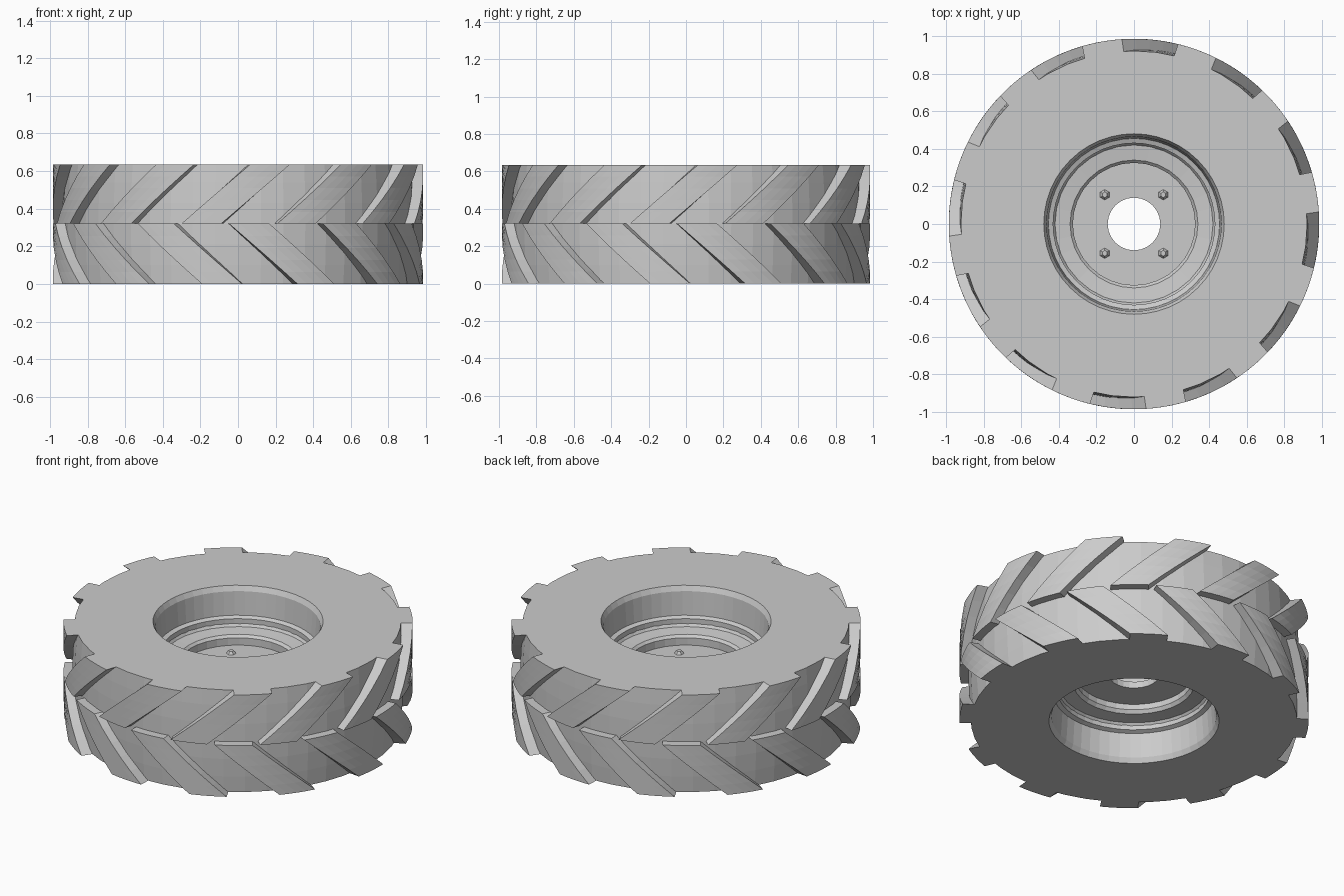
import bpy, bmesh
from math import sin, cos, radians, pi

if "Cube" in bpy.data.objects:
    bpy.data.objects.remove(bpy.data.objects["Cube"])

H, MID = 0.635, 0.32          # tyre width and centre line of the tread
R_TOP, PITCH = 0.985, 30      # lug crown radius, degrees between lugs


def finish(bm, name):
    bmesh.ops.recalc_face_normals(bm, faces=bm.faces)
    me = bpy.data.meshes.new(name)
    bm.to_mesh(me)
    bm.free()
    ob = bpy.data.objects.new(name, me)
    bpy.context.collection.objects.link(ob)
    return ob


def lathe(name, profile, segs):
    """Revolve a closed (radius, z) loop about the z axis."""
    bm = bmesh.new()
    rings = [[bm.verts.new((r * cos(2 * pi * i / segs), r * sin(2 * pi * i / segs), z))
              for r, z in profile] for i in range(segs)]
    n = len(profile)
    for i in range(segs):
        a, b = rings[i], rings[(i + 1) % segs]
        for j in range(n):
            k = (j + 1) % n
            bm.faces.new((a[j], b[j], b[k], a[k]))
    return finish(bm, name)


def root_radius(z):
    """Carcass is slightly crowned towards the middle."""
    return 0.92 + 0.015 * (1 - (abs(z - MID) / MID) ** 2)


def add_lug(bm, a_mid, a_end, z_mid, z_end, width=12.5, nz=5, na=4):
    """Slanted tread bar wrapped on the tyre, from centre line to shoulder."""
    rows = []
    for i in range(nz + 1):
        t = i / nz
        z = z_mid + (z_end - z_mid) * t
        c = a_mid + (a_end - a_mid) * t
        outer, inner = [], []
        for j in range(na + 1):
            s = j / na - 0.5
            ao, ai = radians(c + s * width), radians(c + s * (width + 0.8))
            ri = root_radius(z) - 0.012
            outer.append(bm.verts.new((R_TOP * cos(ao), R_TOP * sin(ao), z)))
            inner.append(bm.verts.new((ri * cos(ai), ri * sin(ai), z)))
        rows.append(outer + inner[::-1])
    n = len(rows[0])
    for a, b in zip(rows, rows[1:]):
        for j in range(n):
            k = (j + 1) % n
            bm.faces.new((a[j], a[k], b[k], b[j]))
    # end caps as quads
    for row in (rows[0], rows[-1]):
        for j in range(na):
            bm.faces.new((row[j], row[j + 1], row[n - 2 - j], row[n - 1 - j]))


# tyre carcass with stepped bead seat
outer = [(root_radius(z), z) for z in (0, 0.1, 0.21, MID, 0.43, 0.54, H)]
inner = [(0.48, H), (0.465, H - 0.03), (0.455, 0.46), (0.43, 0.45),
         (0.43, 0.19), (0.455, 0.18), (0.465, 0.03), (0.48, 0)]
lathe("tyre_body", outer + inner, 48)

# wheel rim: thick ring with bevelled shoulders
lathe("rim_ring", [(0.445, 0.44), (0.42, 0.405), (0.34, 0.395), (0.325, 0.38),
                   (0.325, 0.26), (0.34, 0.24), (0.42, 0.23), (0.445, 0.20)], 32)

# thin hub plate with centre hole
lathe("hub_plate", [(0.33, 0.335), (0.14, 0.335), (0.14, 0.295), (0.33, 0.295)], 12 * 2)

# tread bars: upper and lower rows staggered by half a pitch
for name, a_mid, a_end, z_end in (("upper_tread_lugs", -101.5, -80, H),
                                  ("lower_tread_lugs", -86.5, -65, 0.0)):
    bm = bmesh.new()
    for k in range(12):
        add_lug(bm, a_mid + k * PITCH, a_end + k * PITCH, MID, z_end)
    finish(bm, name)

# four small bolts on the hub plate
for k in range(4):
    a = radians(45 + 90 * k)
    bpy.ops.mesh.primitive_cone_add(vertices=6, radius1=0.03, radius2=0.015, depth=0.02,
                                    location=(0.22 * cos(a), 0.22 * sin(a), 0.342))
    bpy.context.object.name = f"hub_bolt_{k + 1}"
